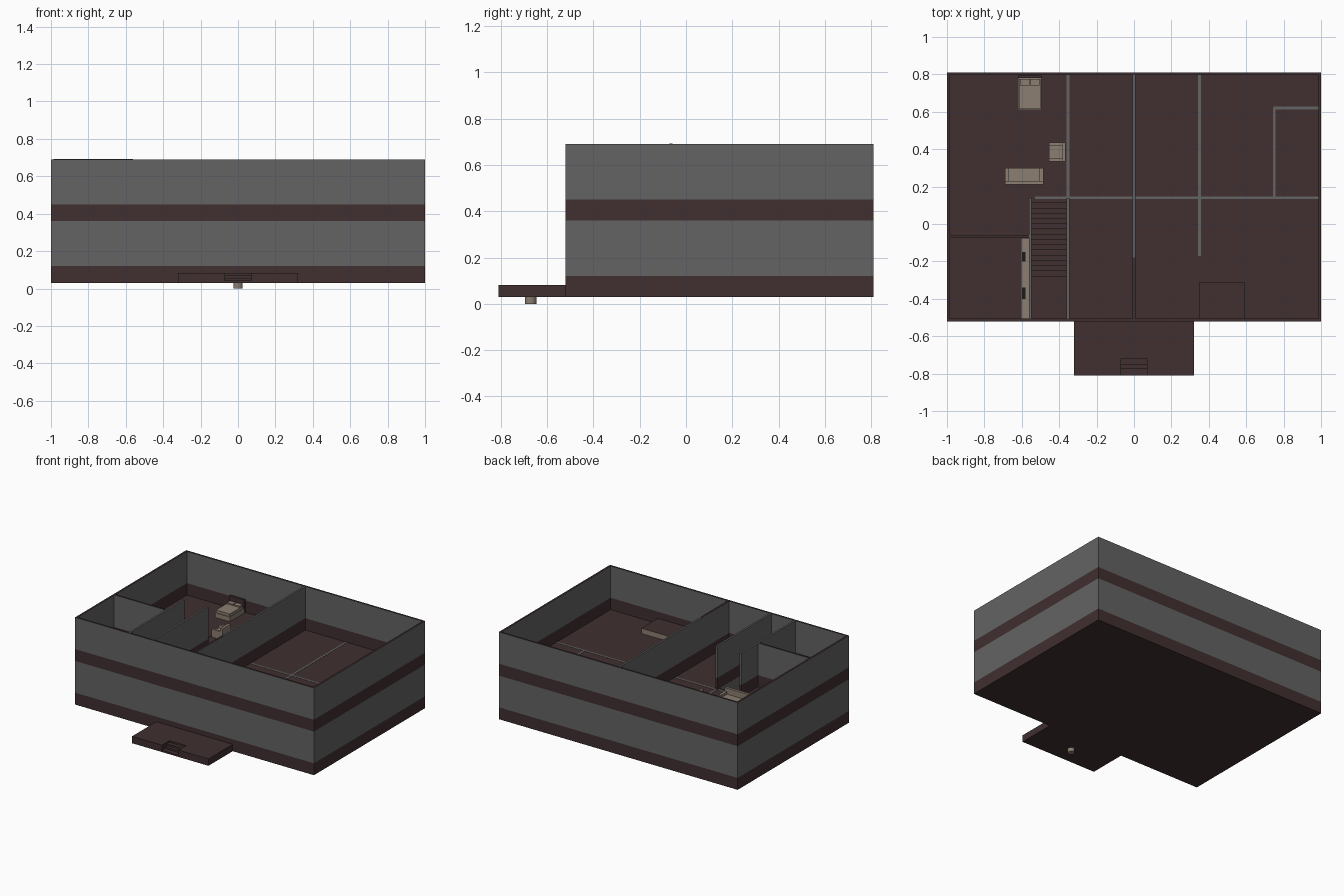
import bpy, bmesh, math

if "Cube" in bpy.data.objects:
    bpy.data.objects.remove(bpy.data.objects["Cube"])


def material(name, rgb):
    m = bpy.data.materials.new(name)
    m.diffuse_color = (*rgb, 1)
    m.use_nodes = True
    m.node_tree.nodes["Principled BSDF"].inputs["Base Color"].default_value = m.diffuse_color
    return m


BROWN = material("dark brown", (0.052, 0.029, 0.030))
GREY = material("wall grey", (0.125, 0.125, 0.125))
BEIGE = material("warm beige", (0.26, 0.21, 0.165))
DARK = material("near black", (0.012, 0.010, 0.010))

G0, G1, TOP = 0.03, 0.36, 0.69   # ground floor, upper floor, wall top
BASE = 0.09                      # brown band at the wall foot
T = 0.014                        # wall thickness


def prism(name, x0, x1, y0, y1, levels, mats, top_mat):
    """Box cut into bands at the given heights, one material per band."""
    bm = bmesh.new()
    rings = [[bm.verts.new((x, y, z)) for x, y in
              ((x0, y0), (x1, y0), (x1, y1), (x0, y1))] for z in levels]
    used = []
    for m in mats + [top_mat]:
        if m not in used:
            used.append(m)
    for a, b, m in zip(rings, rings[1:], mats):
        for i in range(4):
            j = (i + 1) % 4
            bm.faces.new((a[i], a[j], b[j], b[i])).material_index = used.index(m)
    bm.faces.new(rings[0][::-1]).material_index = used.index(mats[0])
    bm.faces.new(rings[-1]).material_index = used.index(top_mat)
    me = bpy.data.meshes.new(name)
    bm.to_mesh(me)
    bm.free()
    for m in used:
        me.materials.append(m)
    ob = bpy.data.objects.new(name, me)
    bpy.context.collection.objects.link(ob)
    return ob


def box(name, x0, x1, y0, y1, z0, z1, mat):
    return prism(name, x0, x1, y0, y1, [z0, z1], [mat], mat)


def wall(name, x0, x1, y0, y1, z0, z1, top):
    prism(name, x0, x1, y0, y1, [z0, z0 + BASE, z1], [BROWN, GREY], top)


def wall_x(name, x, y0, y1, z0, z1, top):
    wall(name, x - T / 2, x + T / 2, y0, y1, z0, z1, top)


def wall_y(name, y, x0, x1, z0, z1, top):
    wall(name, x0, x1, y - T / 2, y + T / 2, z0, z1, top)


def profile_x(name, pts, x0, x1, mat):
    """Extrude a (y, z) outline along x."""
    bm = bmesh.new()
    f = bm.faces.new([bm.verts.new((x0, y, z)) for y, z in pts])
    r = bmesh.ops.extrude_face_region(bm, geom=[f])
    for v in r["geom"]:
        if isinstance(v, bmesh.types.BMVert):
            v.co.x = x1
    bmesh.ops.recalc_face_normals(bm, faces=bm.faces)
    me = bpy.data.meshes.new(name)
    bm.to_mesh(me)
    bm.free()
    me.materials.append(mat)
    bpy.context.collection.objects.link(bpy.data.objects.new(name, me))


# outer walls: two storeys, four sides
W, F, B = 1.0, -0.52, 0.81
for tag, z0, z1 in (("ground", G0, G1), ("upper", G1, TOP)):
    wall(f"{tag}_front_wall", -W, W, F, F + T, z0, z1, BROWN)
    wall(f"{tag}_back_wall", -W, W, B - T, B, z0, z1, BROWN)
    wall(f"{tag}_left_wall", -W, -W + T, F + T, B - T, z0, z1, BROWN)
    wall(f"{tag}_right_wall", W - T, W, F + T, B - T, z0, z1, BROWN)

# floors, the upper one open over the stairs
box("ground_floor", -W + 0.002, W - 0.002, F + 0.002, B - 0.002, G0, G0 + 0.004, BROWN)
SX0, SX1, SY0, SY1 = -0.55, -0.355, -0.28, 0.14
for i, (x0, x1, y0, y1) in enumerate(((-W + T, SX0, F + T, B - T), (SX1, W - T, F + T, B - T),
                                      (SX0, SX1, F + T, SY0), (SX0, SX1, SY1, B - T))):
    box(f"upper_floor_{i}", x0, x1, y0, y1, G1 - 0.004, G1, BROWN)

# ground storey partitions; their tops show as grey lines in the upper floor
LT = G1 + 0.0015
for i, (x, y0, y1) in enumerate(((-0.353, -0.36, B - T), (0, -0.18, B - T), (0.35, -0.17, B - T),
                                 (0.75, 0.14, 0.62), (-0.555, -0.07, 0.14))):
    wall_x(f"ground_partition_{i}", x, y0, y1, G0, LT, GREY)
wall_y("ground_cross_wall", 0.14, -0.53, W - T, G0, LT, GREY)
wall_y("ground_closet_wall", 0.62, 0.745, W - T, G0, LT, GREY)

# upper storey partitions
wall_x("upper_centre_wall_front", 0, F + T, -0.18, G1, TOP, BROWN)
wall_x("upper_centre_wall_back", 0, -0.18, B - T, G1, TOP, GREY)
wall_x("stair_wall_right", -0.353, F + T, 0.14, G1, TOP, GREY)
wall_x("stair_wall_left", -0.555, F + T, 0.14, G1, TOP, GREY)
wall_y("kitchen_wall", -0.065, -W + T, -0.562, G1, TOP + 0.003, BROWN)

# staircase: sawtooth profile
N = 15
pts = [(SY0, G0 + 0.004)]
for i in range(N):
    z = G0 + (G1 - G0) * (i + 1) / N
    pts += [(SY0 + (SY1 - SY0) * i / N, z), (SY0 + (SY1 - SY0) * (i + 1) / N, z)]
pts += [(SY1, G1 - 0.04), (SY0 + 0.04, G0 + 0.004)]
pts = pts[:1] + pts[1:]
profile_x("staircase", pts, SX0, SX1, BROWN)

# porch with steps cut into its front edge
PF, PT = -0.81, 0.082
box("porch_left", -0.32, -0.07, PF, F, G0, PT, BROWN)
box("porch_right", 0.07, 0.32, PF, F, G0, PT, BROWN)
profile_x("porch_steps", [(PF, G0), (PF, 0.043), (-0.775, 0.043), (-0.775, 0.056), (-0.75, 0.056),
                          (-0.75, 0.069), (-0.72, 0.069), (-0.72, PT), (F, PT), (F, G0)],
          -0.07, 0.07, BROWN)

# small round foot under the porch
bpy.ops.mesh.primitive_cylinder_add(vertices=12, radius=0.025, depth=0.03, location=(0, -0.672, 0.015))
foot = bpy.context.object
foot.name = "porch_foot"
foot.data.materials.append(BEIGE)

# rug
box("rug", -0.88, -0.465, 0.25, 0.53, G1, G1 + 0.002, BROWN)

# bed
box("bed_base", -0.62, -0.495, 0.61, 0.78, G1, G1 + 0.035, BEIGE)
box("bed_mattress", -0.615, -0.50, 0.615, 0.775, G1 + 0.035, G1 + 0.055, BEIGE)
box("headboard", -0.62, -0.495, 0.78, 0.795, G1, G1 + 0.10, BROWN)
for i, x in enumerate((-0.61, -0.555)):
    box(f"pillow_{i}", x, x + 0.05, 0.74, 0.775, G1 + 0.055, G1 + 0.065, BEIGE)

# sofa, backrest towards the front
box("sofa_seat", -0.69, -0.485, 0.21, 0.30, G1, G1 + 0.04, BEIGE)
box("sofa_back", -0.69, -0.485, 0.21, 0.23, G1 + 0.04, G1 + 0.085, BEIGE)
for i, x in enumerate((-0.69, -0.505)):
    box(f"sofa_arm_{i}", x, x + 0.02, 0.23, 0.30, G1 + 0.04, G1 + 0.06, BEIGE)

# armchair, backrest towards the right
box("armchair_seat", -0.455, -0.365, 0.335, 0.435, G1, G1 + 0.04, BEIGE)
box("armchair_back", -0.385, -0.365, 0.335, 0.435, G1 + 0.04, G1 + 0.085, BEIGE)
for i, y in enumerate((0.335, 0.418)):
    box(f"armchair_arm_{i}", -0.455, -0.385, y, y + 0.017, G1 + 0.04, G1 + 0.06, BEIGE)

# kitchen counter with dark fittings
box("kitchen_counter", -0.603, -0.562, F + T, -0.075, G1, G1 + 0.09, BEIGE)
for i, (y0, y1) in enumerate(((-0.40, -0.34), (-0.20, -0.15))):
    box(f"counter_fitting_{i}", -0.60, -0.58, y0, y1, G1 + 0.09, G1 + 0.094, DARK)

# low platform against the front wall, beige sides and brown top
prism("low_platform", 0.35, 0.59, F + T, -0.31, [G1, G1 + 0.04], [BEIGE], BROWN)
